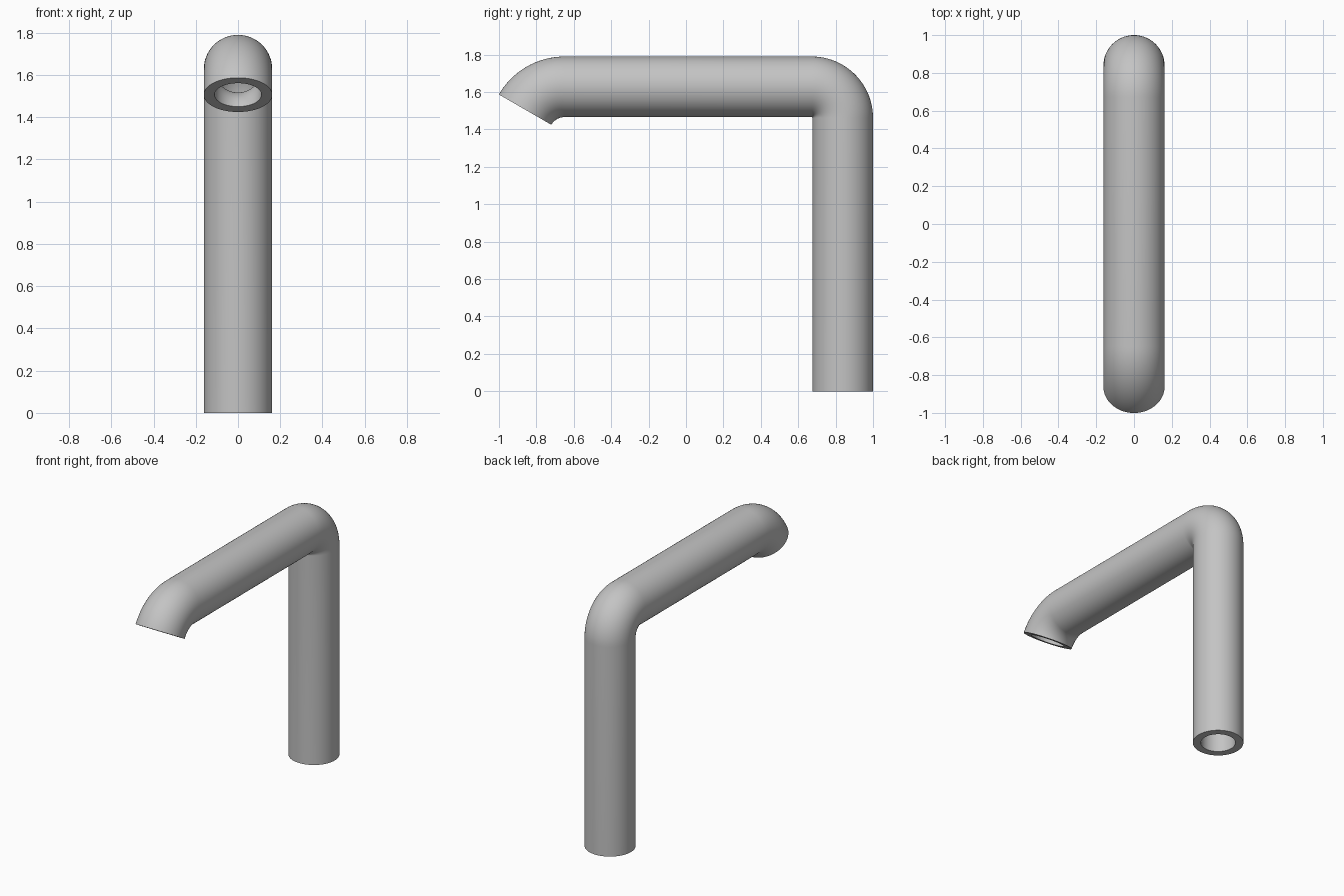
import bpy
import bmesh
from math import sin, cos, pi, radians
from mathutils import Vector

cube = bpy.data.objects.get("Cube")
if cube:
    bpy.data.objects.remove(cube, do_unlink=True)

OUTER, INNER = 0.162, 0.111
SEGMENTS = 64
POST_Y, ARM_Z = 0.838, 1.628
BACK_BEND, SPOUT_BEND = 0.166, 0.244

# Grey metal
metal = bpy.data.materials.new("grey metal")
metal.use_nodes = True
colour = (0.55, 0.55, 0.55, 1)
metal.diffuse_color = colour
metal.node_tree.nodes["Principled BSDF"].inputs["Base Color"].default_value = colour


def bend(y, z, radius, start, end, steps):
    """Centreline stations (y, z, angle of the cross-section) around a bend centre."""
    for i in range(steps + 1):
        a = radians(start + (end - start) * i / steps)
        yield y + radius * cos(a), z + radius * sin(a), a


# Centreline: post, back bend, arm, then the spout turned down by 60 degrees
path = [(POST_Y, 0, 0)]
path += bend(POST_Y - BACK_BEND, ARM_Z - BACK_BEND, BACK_BEND, 0, 90, 24)
path += bend(-0.649, ARM_Z - SPOUT_BEND, SPOUT_BEND, 90, 150, 20)


def ring(bm, station, radius):
    y, z, a = station
    out = Vector((0, cos(a), sin(a)))
    side = Vector((1, 0, 0))
    turns = [2 * pi * k / SEGMENTS for k in range(SEGMENTS)]
    return [bm.verts.new(Vector((0, y, z)) + radius * (cos(t) * out + sin(t) * side))
            for t in turns]


# Sweep the outer wall forward and the bore back, joined by flat rims
bm = bmesh.new()
rings = [ring(bm, s, OUTER) for s in path]
rings += [ring(bm, s, INNER) for s in reversed(path)]
for i, low in enumerate(rings):
    high = rings[(i + 1) % len(rings)]
    for k in range(SEGMENTS):
        n = (k + 1) % SEGMENTS
        bm.faces.new((low[k], low[n], high[n], high[k]))
bmesh.ops.recalc_face_normals(bm, faces=bm.faces)

mesh = bpy.data.meshes.new("spout_pipe")
bm.to_mesh(mesh)
bm.free()
mesh.materials.append(metal)
pipe = bpy.data.objects.new("spout_pipe", mesh)
bpy.context.collection.objects.link(pipe)

bpy.ops.object.select_all(action="DESELECT")
pipe.select_set(True)
bpy.context.view_layer.objects.active = pipe
bpy.ops.object.shade_smooth_by_angle(angle=radians(35))
